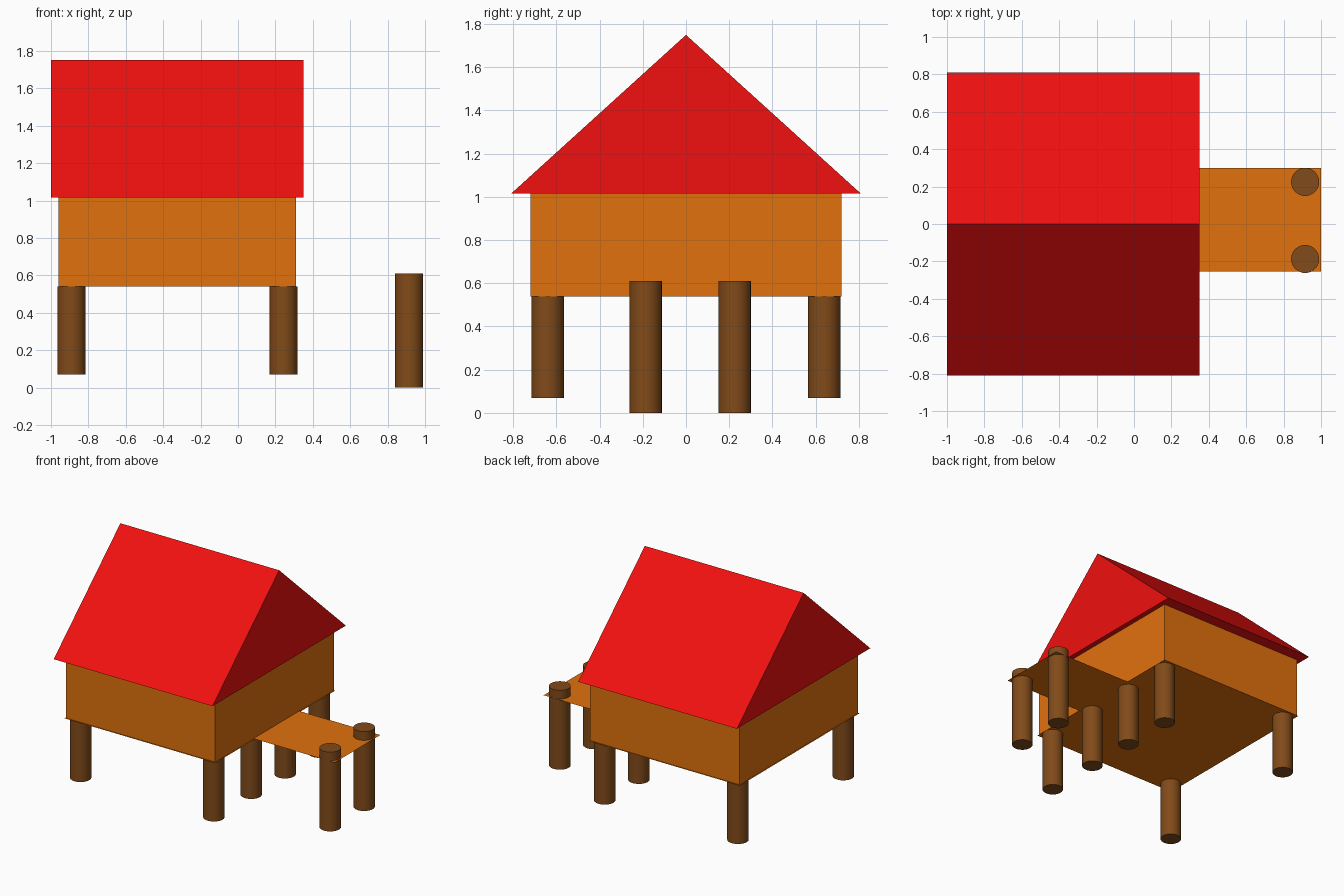
import bpy
import math

if "Cube" in bpy.data.objects:
    bpy.data.objects.remove(bpy.data.objects["Cube"])

FLOOR_Z, EAVE_Z, RIDGE_Z = 0.54, 1.015, 1.75
POST_R = 0.075


def material(name, rgb):
    m = bpy.data.materials.new(name)
    m.diffuse_color = (*rgb, 1)
    m.use_nodes = True
    m.node_tree.nodes["Principled BSDF"].inputs["Base Color"].default_value = m.diffuse_color
    return m


RED = material("red_roof", (0.88, 0.005, 0.005))
ORANGE = material("orange_planks", (0.75, 0.165, 0.004))
BROWN = material("brown_timber", (0.22, 0.07, 0.01))


def mesh_object(name, verts, faces, mat):
    me = bpy.data.meshes.new(name)
    me.from_pydata(verts, [], faces)
    me.materials.append(mat)
    ob = bpy.data.objects.new(name, me)
    bpy.context.collection.objects.link(ob)
    return ob


def sheet(name, x0, x1, y0, y1, z):
    return mesh_object(name, [(x0, y0, z), (x1, y0, z), (x1, y1, z), (x0, y1, z)],
                       [(0, 1, 2, 3)], ORANGE)


def post(name, x, y, z0, z1):
    bpy.ops.mesh.primitive_cylinder_add(vertices=32, radius=POST_R, depth=z1 - z0,
                                        location=(x, y, (z0 + z1) / 2))
    ob = bpy.context.object
    ob.name = name
    ob.data.materials.append(BROWN)
    bpy.ops.object.shade_smooth_by_angle(angle=math.radians(30))


# Gabled roof: triangular prism along x
profile = [(-0.81, EAVE_Z), (0.81, EAVE_Z), (0, RIDGE_Z)]
mesh_object("roof", [(x, y, z) for x in (-1.0, 0.35) for y, z in profile],
            [(0, 2, 1), (3, 4, 5), (0, 1, 4, 3), (1, 2, 5, 4), (2, 0, 3, 5)], RED)

# House walls
bpy.ops.mesh.primitive_cube_add(size=1, location=(-0.325, 0, (FLOOR_Z + EAVE_Z) / 2))
walls = bpy.context.object
walls.name = "walls"
walls.scale = (1.27, 1.44, EAVE_Z - FLOOR_Z)
walls.data.materials.append(ORANGE)

# Thin floor just proud of the walls, and the dock leading off it
sheet("floor", -0.967, 0.317, -0.727, 0.727, FLOOR_Z - 0.002)
sheet("dock", 0.31, 1.0, -0.255, 0.30, FLOOR_Z + 0.003)

# Posts under the house corners
for x, end in ((-0.89, "left"), (0.243, "right")):
    for y, side in ((-0.64, "front"), (0.64, "back")):
        post(f"{side}_{end}_house_post", x, y, 0.07, FLOOR_Z)

# Dock posts: inner pair under the house edge, outer pair through the dock
for y, side in ((-0.187, "front"), (0.225, "back")):
    post(f"{side}_inner_dock_post", 0.243, y, 0.07, FLOOR_Z)
    post(f"{side}_outer_dock_post", 0.915, y, 0.0, 0.61)
